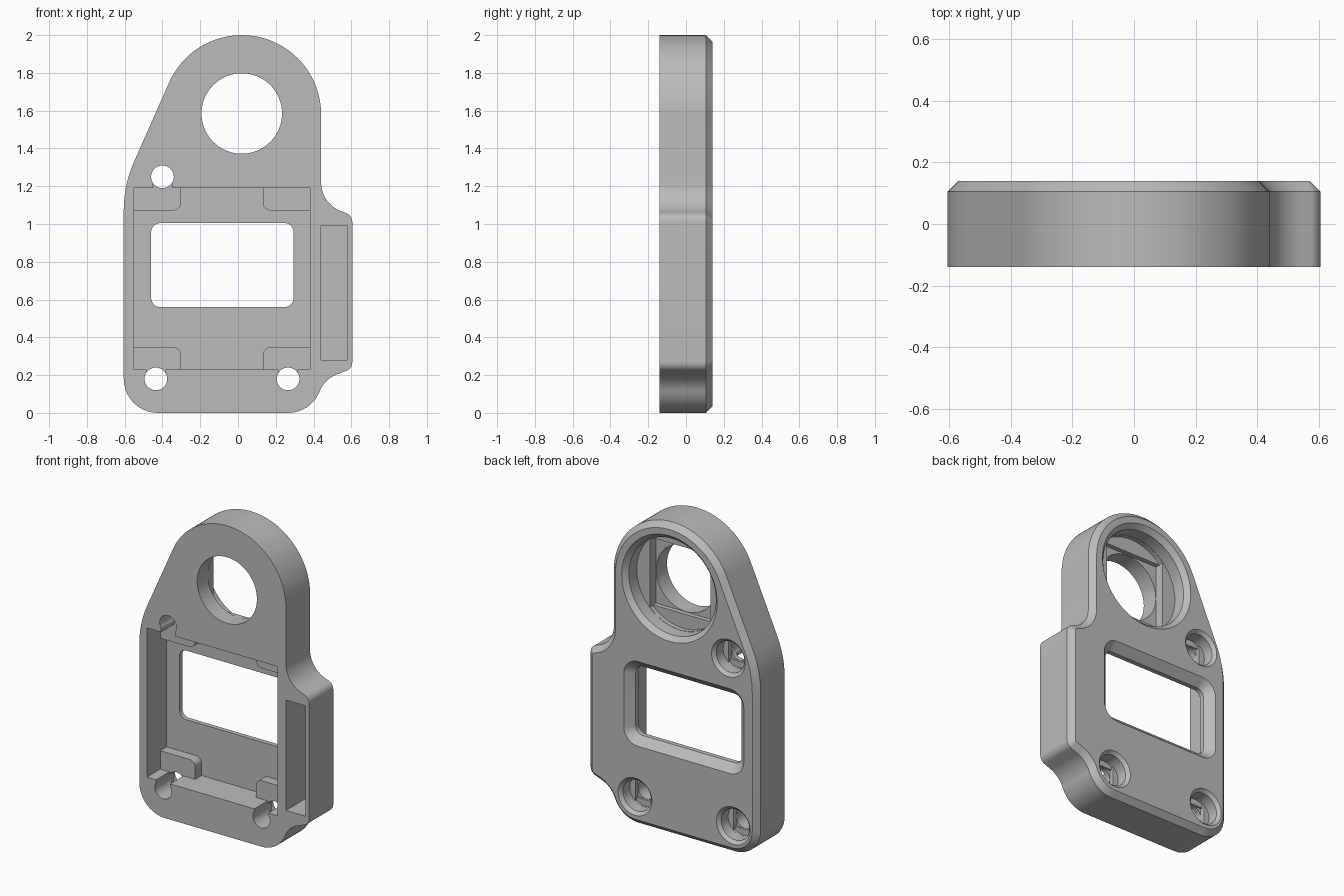
import bpy, bmesh, math
from mathutils import Vector

cube = bpy.data.objects.get("Cube")
if cube:
    bpy.data.objects.remove(cube, do_unlink=True)

grey = bpy.data.materials.new("plain_grey")
grey.use_nodes = True
colour = (0.5, 0.5, 0.5, 1)
grey.diffuse_color = colour
grey.node_tree.nodes["Principled BSDF"].inputs["Base Color"].default_value = colour


def circle(cx, cz, r, start=0, end=360, steps=64, closed=True):
    n = steps if closed else steps + 1
    angles = [math.radians(start + (end - start) * i / steps) for i in range(n)]
    return [Vector((cx + r * math.cos(a), cz + r * math.sin(a))) for a in angles]


def rounded(corners, steps=10):
    """Polygon from (x, z, radius) corners with filleted corners."""
    out = []
    for i, (x, z, r) in enumerate(corners):
        p = Vector((x, z))
        if r == 0:
            out.append(p)
            continue
        a = (Vector(corners[i - 1][:2]) - p).normalized()
        b = (Vector(corners[(i + 1) % len(corners)][:2]) - p).normalized()
        half = a.angle(b) / 2
        centre = p + (a + b).normalized() * (r / math.sin(half))
        s = p + a * (r / math.tan(half)) - centre
        e = p + b * (r / math.tan(half)) - centre
        sweep = s.angle(e) * (1 if s.x * e.y - s.y * e.x > 0 else -1)
        base = math.atan2(s.y, s.x)
        for k in range(steps + 1):
            t = base + sweep * k / steps
            out.append(centre + r * Vector((math.cos(t), math.sin(t))))
    return out


def grow(profile, d):
    """Offset a counter-clockwise profile outwards by d."""
    out = []
    for i, p in enumerate(profile):
        a = (p - profile[i - 1]).normalized()
        b = (profile[(i + 1) % len(profile)] - p).normalized()
        na, nb = Vector((a.y, -a.x)), Vector((b.y, -b.x))
        out.append(p + (na + nb) * (d / (1 + na.dot(nb))))
    return out


def rect(x0, x1, z0, z1, r=0):
    return rounded([(x0, z0, r), (x1, z0, r), (x1, z1, r), (x0, z1, r)])


def loft(name, sections):
    """Solid through (y, profile) sections of equal point count."""
    bm = bmesh.new()
    rings = [[bm.verts.new((p.x, y, p.y)) for p in prof] for y, prof in sections]
    for lo, hi in zip(rings, rings[1:]):
        for i in range(len(lo)):
            bm.faces.new((lo[i - 1], lo[i], hi[i], hi[i - 1]))
    bm.faces.new(rings[0])
    bm.faces.new(rings[-1])
    bmesh.ops.remove_doubles(bm, verts=bm.verts, dist=1e-5)
    bmesh.ops.recalc_face_normals(bm, faces=bm.faces)
    mesh = bpy.data.meshes.new(name)
    bm.to_mesh(mesh)
    bm.free()
    ob = bpy.data.objects.new(name, mesh)
    bpy.context.collection.objects.link(ob)
    return ob


def cut(sections):
    cutter = loft("cutter", sections)
    cutter.hide_render = True
    bpy.context.view_layer.objects.active = body
    mod = body.modifiers.new("cut", 'BOOLEAN')
    mod.operation = 'DIFFERENCE'
    mod.solver = 'EXACT'
    mod.object = cutter
    bpy.ops.object.modifier_apply(modifier=mod.name)
    bpy.data.objects.remove(cutter, do_unlink=True)


def stepped_hole(cx, cz, hole, bore, rim, floor, step):
    """Through hole with a chamfered bore and two stepped ledges at the back."""
    wide = circle(cx, cz, bore)
    top = BACK - rim
    cut([(floor, wide), (top, wide), (BACK + .02, grow(wide, rim + .02))])
    h = hole * 1.01
    clamp = lambda v, c: max(c - h, min(c + h, v))
    inner = circle(cx, cz, bore * .995)
    slot = [Vector((clamp(p.x, cx), p.y)) for p in inner]
    square = [Vector((p.x, clamp(p.y, cz))) for p in slot]
    cut([(floor - step, slot), (floor + .01, slot)])
    if bore > hole * 1.42:
        square = rect(cx - h, cx + h, cz - h, cz + h)
    cut([(floor - 2 * step, square), (floor - step / 2, square)])
    round_hole = circle(cx, cz, hole)
    cut([(-.2, round_hole), (floor - step, round_hole)])


FRONT, BACK = -.14, .14

# Body plate with the rear edge chamfered
outline = circle(.02, 1.58, .42, 0, 156, 48, closed=False) + rounded([
    (-.364, 1.75, 0), (-.605, 1.207, .64), (-.605, 0, .18), (.385, 0, .18),
    (.46, .18, .16), (.605, .235, .05), (.605, 1.045, .05), (.44, 1.11, .16),
    (.44, 1.58, 0)])[1:-1]
body = loft("housing_plate", [(FRONT, outline), (.105, outline),
                              (BACK, grow(outline, -.035))])
body.data.materials.append(grey)

# Front pocket, leaving raised pads in its corners
px, pz, hx, hz, ix, iz = -.085, .71, .465, .48, .217, .362
shallow = rect(px - hx, px + hx, pz - hz, pz + hz)
cut([(-.2, shallow), (-.005, shallow)])
quarter = [(hx, iz, 0), (ix, iz, .04), (ix, hz, 0)]
cross = []
for sx, sz in ((1, 1), (-1, 1), (-1, -1), (1, -1)):
    pts = [(px + sx * x, pz + sz * z, r) for x, z, r in quarter]
    cross += pts if sx * sz > 0 else pts[::-1]
deep = rounded(cross)
cut([(-.05, deep), (.06, deep)])

# Side slot
side = rect(.44, .58, .28, .99)
cut([(-.2, side), (.1, side)])

# Window with a bevelled rear frame
window = rect(-.46, .295, .56, 1.005, .05)
cut([(0, window), (.09, window), (.16, grow(window, .07))])

# Large eye hole
stepped_hole(.02, 1.585, .213, .31, .03, .03, .03)

# Screw holes with necks opening into the pocket
for x, z, edge in ((-.4, 1.25, 1.17), (-.435, .18, .25), (.265, .18, .25)):
    stepped_hole(x, z, .06, .1, .02, .05, .014)
    neck = rect(x - .05, x + .05, min(z, edge), max(z, edge))
    cut([(-.2, neck), (-.006, neck)])

# Smooth curves, sharp edges
bpy.ops.object.select_all(action='DESELECT')
body.select_set(True)
bpy.context.view_layer.objects.active = body
bpy.ops.object.shade_smooth_by_angle(angle=math.radians(30))
